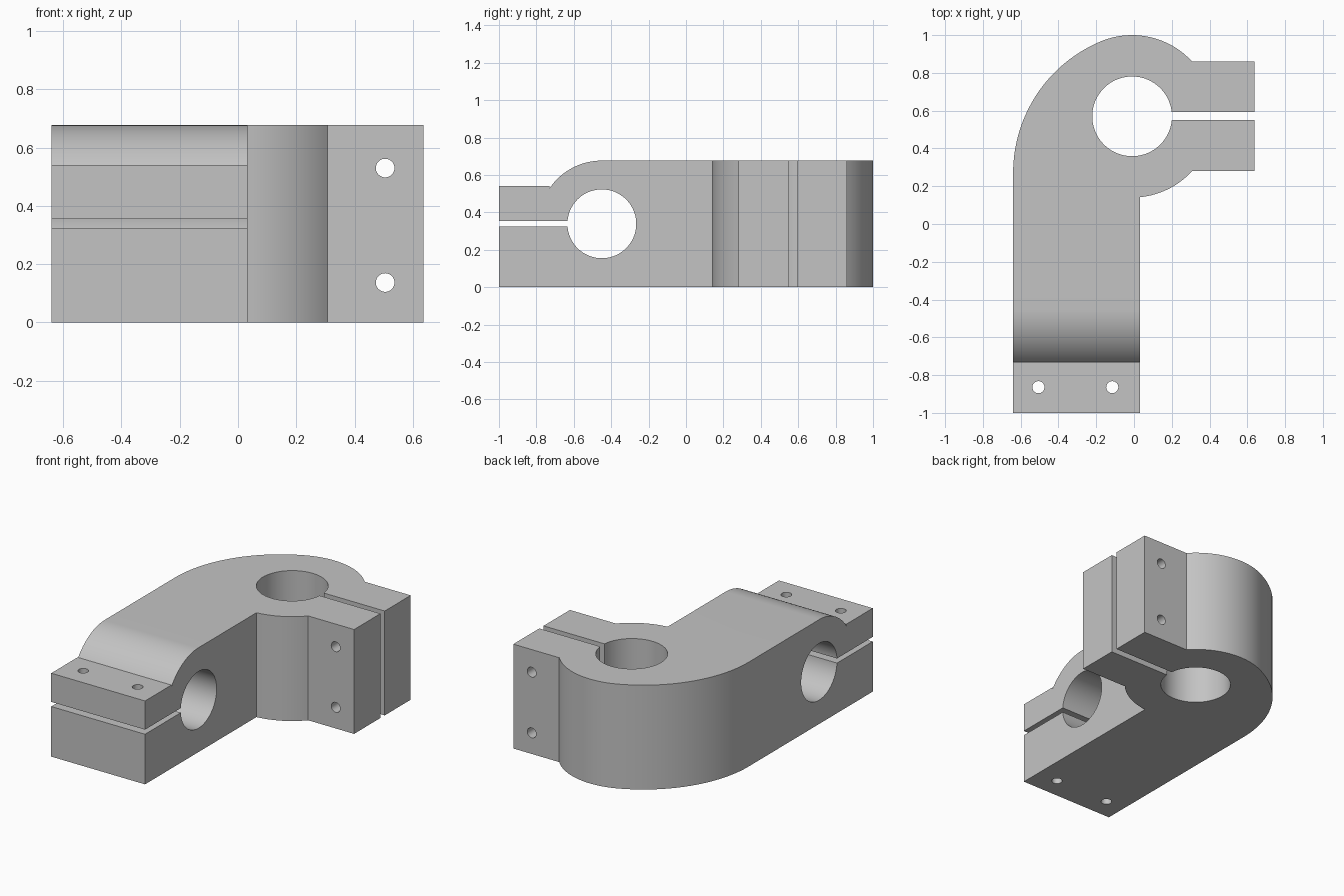
import bpy, bmesh
from math import sin, cos, radians, degrees, atan2

if "Cube" in bpy.data.objects:
    bpy.data.objects.remove(bpy.data.objects["Cube"], do_unlink=True)

grey = bpy.data.materials.new("plain grey")
grey.use_nodes = True
grey.diffuse_color = (0.55, 0.55, 0.55, 1)
grey.node_tree.nodes["Principled BSDF"].inputs["Base Color"].default_value = (0.55, 0.55, 0.55, 1)

# Where a profile point (a, b) goes when extruded along each axis (c)
PLACE = {"x": lambda a, b, c: (c, a, b),
         "y": lambda a, b, c: (a, c, b),
         "z": lambda a, b, c: (a, b, c)}


def arc(cx, cy, r, start, end, steps):
    """Points along an arc, angles in degrees."""
    angles = [radians(start + (end - start) * i / steps) for i in range(steps + 1)]
    return [(cx + r * cos(t), cy + r * sin(t)) for t in angles]


def prism(name, profile, axis, low, high):
    """Extrude a closed profile along an axis."""
    bm = bmesh.new()
    place = PLACE[axis]
    face = bm.faces.new([bm.verts.new(place(a, b, low)) for a, b in profile])
    new = bmesh.ops.extrude_face_region(bm, geom=[face])["geom"]
    shift = place(0, 0, high - low)
    bmesh.ops.translate(bm, vec=shift, verts=[v for v in new if isinstance(v, bmesh.types.BMVert)])
    bmesh.ops.recalc_face_normals(bm, faces=bm.faces)
    mesh = bpy.data.meshes.new(name)
    bm.to_mesh(mesh)
    bm.free()
    mesh.materials.append(grey)
    obj = bpy.data.objects.new(name, mesh)
    bpy.context.collection.objects.link(obj)
    return obj


def combine(obj, cutter, operation="DIFFERENCE"):
    """Apply a boolean and discard the cutter."""
    cutter.hide_render = True
    mod = obj.modifiers.new("cut", "BOOLEAN")
    mod.operation, mod.object, mod.solver = operation, cutter, "EXACT"
    bpy.context.view_layer.objects.active = obj
    bpy.ops.object.modifier_apply(modifier=mod.name)
    bpy.data.objects.remove(cutter, do_unlink=True)


def drill(obj, axis, a, b, r, low, high, steps):
    ring = arc(a, b, r, 0, 360, steps)[:-1]
    combine(obj, prism("drill", ring, axis, low, high))


def slot(obj, axis, a0, a1, b0, b1):
    box = [(a0, b0), (a1, b0), (a1, b1), (a0, b1)]
    combine(obj, prism("slot", box, axis, -2, 2))


TOP = 0.677
BX, BY, BR = -0.01, 0.57, 0.43       # vertical bore centre and boss radius
HY, HZ, HR = -0.45, 0.339, 0.338     # horizontal bore centre and boss radius

# Plan outline: straight arm, swept outer bend, round boss and clamp ears
ear = degrees(atan2(0.29, 0.3175))
plan = [(-0.64, -1), (0.033, -1)]
plan += arc(BX, BY, BR, -84.3, -ear, 16)
plan += [(0.637, 0.28), (0.637, 0.86)]
plan += arc(BX, BY, BR, ear, 112.6, 24)
plan += arc(0.115, 0.27, 0.755, 112.6, 180, 32)[1:]
body = prism("clamp_bracket", plan, "z", 0, TOP)

# Side outline: low front ear stepping up into the rounded shoulder
side = [(1.1, -0.1), (1.1, TOP + 0.1), (HY, TOP + 0.1)]
side += arc(HY, HZ, HR, 90, 145.9, 24)
side += [(-0.73, 0.541), (-1.1, 0.541), (-1.1, -0.1)]
# Keep the flat top untouched: only cut away what lies above the shoulder and ear
shoulder = [(-1.1, 0.541), (-0.73, 0.541)] + arc(HY, HZ, HR, 145.9, 90, 24)
shoulder += [(HY, TOP + 0.2), (-1.1, TOP + 0.2)]
combine(body, prism("shoulder_cut", shoulder, "x", -1, 1))

# Main bores and their clamping slots
drill(body, "z", BX, BY, 0.211, -1, 2, 96)
slot(body, "z", BX, 1, 0.55, 0.594)
drill(body, "x", HY, HZ, 0.184, -2, 2, 96)
slot(body, "x", -1.2, HY, 0.325, 0.355)

# Screw holes through both pairs of ears
for x in (-0.506, -0.115):
    drill(body, "z", x, -0.864, 0.032, -1, 2, 32)
for z in (0.137, 0.53):
    drill(body, "y", 0.505, z, 0.032, 0.1, 1.2, 32)

# Smooth curves, crisp edges
bpy.ops.object.select_all(action="DESELECT")
body.select_set(True)
bpy.context.view_layer.objects.active = body
bpy.ops.object.shade_smooth_by_angle(angle=radians(20))
